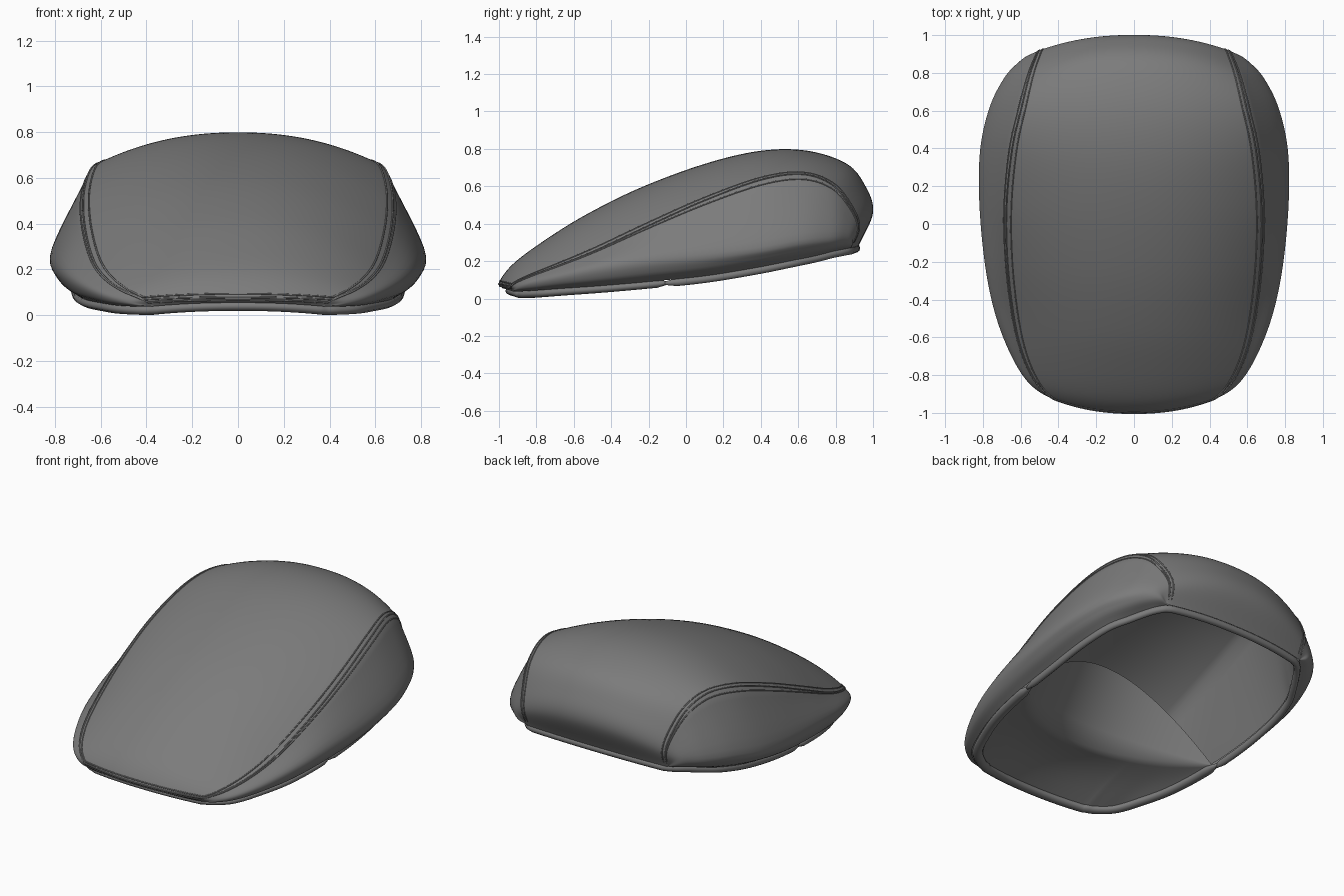
import bpy, bmesh, math
from mathutils import Vector

cube = bpy.data.objects.get("Cube")
if cube:
    bpy.data.objects.remove(cube, do_unlink=True)

cloth = bpy.data.materials.new("grey cloth")
cloth.use_nodes = True
GREY = (0.2, 0.2, 0.2, 1)
cloth.diffuse_color = GREY
shader = cloth.node_tree.nodes["Principled BSDF"]
shader.inputs["Base Color"].default_value = GREY
shader.inputs["Roughness"].default_value = 0.8

STEPS, TOP_COLS, SIDE_COLS = 8, 16, 5


def smooth_path(points, steps):
    """Sample a Catmull-Rom curve through the points."""
    pts = [Vector(p) for p in points]
    pts = [2 * pts[0] - pts[1]] + pts + [2 * pts[-1] - pts[-2]]
    out = []
    for a, b, c, d in zip(pts, pts[1:], pts[2:], pts[3:]):
        for k in range(steps):
            t = k / steps
            out.append(b + (c - a) * t / 2 + (a * 2 - b * 5 + c * 4 - d) * t * t / 2
                       + (b * 3 - a - c * 3 + d) * t ** 3 / 2)
    return out + [pts[-2]]


def add_part(name, rows, wrap=False, inside=False):
    """Skin a grid of points and mirror it across x."""
    bm = bmesh.new()
    grid = [[bm.verts.new(p) for p in row] for row in rows]
    n = len(grid[0])
    for r0, r1 in zip(grid, grid[1:]):
        for j in range(n if wrap else n - 1):
            k = (j + 1) % n
            bm.faces.new((r0[j], r0[k], r1[k], r1[j]))
    if wrap:
        for ring in (grid[0], grid[-1]):
            if abs(ring[0].co.x) > 0.02:
                bm.faces.new(ring)
    bmesh.ops.recalc_face_normals(bm, faces=bm.faces)
    if not wrap:
        # Open sheets: the upper side is outside, except for linings
        total = sum(f.normal.z * f.calc_area() for f in bm.faces)
        if (total < 0) != inside:
            bmesh.ops.reverse_faces(bm, faces=bm.faces)
    mesh = bpy.data.meshes.new(name)
    bm.to_mesh(mesh)
    bm.free()
    mesh.materials.append(cloth)
    obj = bpy.data.objects.new(name, mesh)
    bpy.context.collection.objects.link(obj)
    mirror = obj.modifiers.new("mirror", 'MIRROR')
    mirror.use_clip = True
    mirror.merge_threshold = 0.002
    for poly in mesh.polygons:
        poly.use_smooth = True


def add_tube(name, path, width, height, ref, taper_start=False, taper_end=False):
    """Sweep an oval along a path."""
    rings, last = [], len(path) - 1
    for i, p in enumerate(path):
        tangent = path[min(i + 1, last)] - path[max(i - 1, 0)]
        if abs(p.x) < 0.001:
            tangent.y = tangent.z = 0
        tangent.normalize()
        side = tangent.cross(ref).normalized()
        up = side.cross(tangent)
        size = 1
        if taper_start:
            size = min(size, (i + 1) / 3)
        if taper_end:
            size = min(size, (last - i + 1) / 3)
        angles = [math.tau * k / 10 for k in range(10)]
        rings.append([p + (side * math.cos(a) * width + up * math.sin(a) * height) * size
                      for a in angles])
    add_part(name, rings, wrap=True)


# Control lines from front to back: crown centre, seam, widest line, lower edge
centre = [(0, -.98, .055), (0, -1, .085), (0, -.93, .18), (0, -.78, .295), (0, -.55, .44),
          (0, -.25, .59), (0, .1, .72), (0, .4, .79), (0, .65, .79), (0, .86, .72),
          (0, .96, .6), (0, 1, .46), (0, .925, .285)]
seam = [(.36, -.93, .04), (.42, -.93, .073), (.51, -.85, .113), (.585, -.7, .17),
        (.635, -.5, .25), (.67, -.2, .39), (.675, .1, .525), (.645, .4, .635),
        (.595, .62, .665), (.555, .78, .61), (.52, .88, .49), (.5, .92, .38), (.49, .885, .27)]
widest = [(.37, -.928, .039), (.47, -.907, .06), (.57, -.825, .09), (.66, -.67, .13),
          (.735, -.46, .18), (.785, -.2, .23), (.812, .12, .27), (.805, .4, .31),
          (.755, .62, .35), (.68, .775, .36), (.605, .86, .355), (.55, .895, .33),
          (.495, .883, .275)]
lower = [(.375, -.92, .038), (.44, -.89, .038), (.53, -.81, .043), (.6, -.66, .054),
         (.665, -.46, .068), (.705, -.2, .09), (.72, .1, .12), (.715, .38, .165),
         (.68, .58, .205), (.62, .7, .23), (.565, .79, .253), (.53, .84, .263), (.495, .875, .27)]
lines = [smooth_path(line, STEPS) for line in (centre, seam, widest, lower)]

# Outer shell: domed top panel joined to a side panel that tucks under
rows = []
for c, s, w, b in zip(*lines):
    row = []
    for j in range(TOP_COLS):
        u = j / TOP_COLS
        p = c.lerp(s, u ** 2.2)
        p.x = s.x * u
        row.append(p)
    tuck = w.lerp(b, .2)
    tuck.z = w.z + (b.z - w.z) * .65
    rows.append(row + smooth_path((s, w, tuck, b), SIDE_COLS))
add_part("cap_shell", rows)

# Lining: close under the crown, then straight walls down to the lower edge
pivot = Vector((0, .05, .22))
lining = []
for row in rows:
    inner = [pivot + (p - pivot) * .965 for p in row]
    crown = inner[:TOP_COLS - 2]
    lining.append(crown + [crown[-1].lerp(inner[-1], k / 6) for k in range(1, 7)])
add_part("cap_lining", lining, inside=True)

# Fine seam welt and stitch ridges, running across the front and up each side
slanted = Vector((1, 0, 1))
for name, start, neighbour, shift in (("seam_welt", STEPS - 1, TOP_COLS, 0),
                                      ("inner_stitch_ridge", STEPS + 1, TOP_COLS - 1, .6),
                                      ("outer_stitch_ridge", STEPS - 4, TOP_COLS + 1, .4)):
    path = rows[start][:TOP_COLS - 1]
    path += [row[TOP_COLS].lerp(row[neighbour], shift) for row in rows[start:-2]]
    add_tube(name, path, .004, .004, slanted, taper_end=True)

# Lower edge of the shell, from the front centre round to the back centre
edge = rows[0] + [row[-1] for row in rows] + rows[-1][::-1]
path = [edge[0]]
for p in edge[1:]:
    if (p - path[-1]).length > .012:
        path.append(p)
path[-1] = edge[-1]
front = [Vector((p.x * .975, p.y * .955, p.z - .015)) for p in path if p.y < -.08]
back = [Vector((p.x * .985, p.y * .985, p.z - .016)) for p in path if p.y >= -.14]
upright = Vector((0, 0, 1))
add_tube("visor_edge", front, .03, .022, upright, taper_end=True)
add_tube("back_band", back, .02, .022, upright, taper_start=True)

# Arched underside of the visor, bending up into the crown lining
visor = []
reach = front[-1].x
for p in front:
    k = max(0, 1 - (p.x / reach) ** 2)
    inner = Vector((p.x * .985, -.12 - .4 * k, .09 + .08 * k))
    crown = inner + Vector((0, .27, .37)) * k
    strip = []
    for j in range(9):
        t = j / 8
        q = p.lerp(inner, t)
        q.z += .03 * k * math.sin(math.pi * t)
        strip.append(q)
    strip += [inner.lerp(crown, t / 4) for t in range(1, 5)]
    visor.append(strip)
add_part("visor_underside", visor, inside=True)
